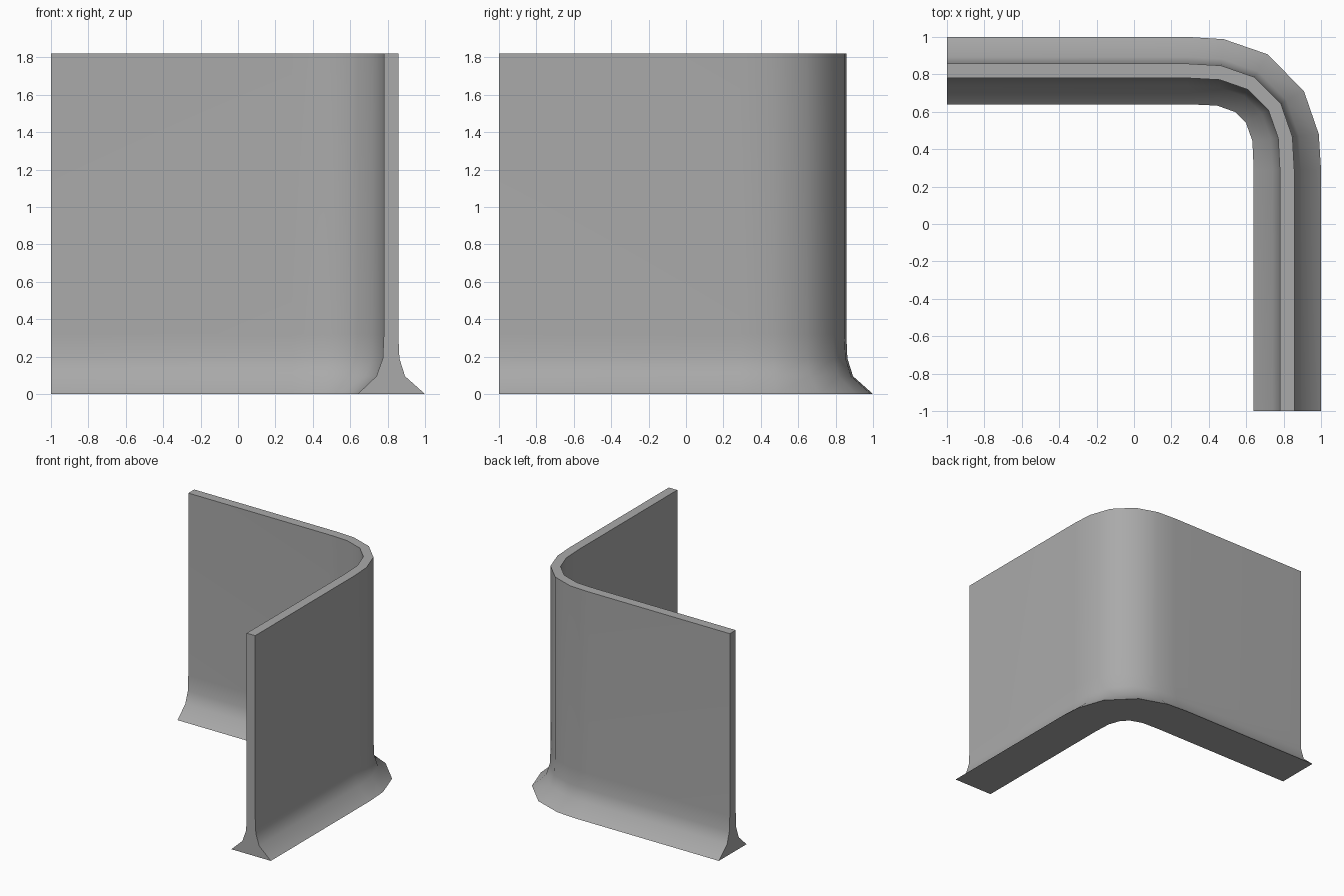
import bpy, bmesh, math
from mathutils import Vector

cube = bpy.data.objects.get("Cube")
if cube:
    bpy.data.objects.remove(cube)

grey = bpy.data.materials.new("plain grey")
grey.use_nodes = True
colour = (0.4, 0.4, 0.4, 1)
grey.diffuse_color = colour
grey.node_tree.nodes["Principled BSDF"].inputs["Base Color"].default_value = colour

# Half of each foot edge; the other half mirrors across the corner diagonal
INNER_HALF = [(-1, 0.64), (0.29, 0.64), (0.445, 0.633), (0.543, 0.598)]
OUTER_HALF = [(-1, 1), (0.29, 1), (0.48, 0.988), (0.712, 0.908)]


def full_path(half):
    return [Vector(p) for p in half] + [Vector((y, x)) for x, y in reversed(half)]


inner, outer = full_path(INNER_HALF), full_path(OUTER_HALF)

# Wall cross-section: distance from centre and height, up the inside and down the outside
SECTION = [(0.64, 0), (0.74, 0.095), (0.774, 0.19), (0.78, 0.32), (0.78, 1.82),
           (0.857, 1.82), (0.857, 0.32), (0.863, 0.19), (0.893, 0.095), (1, 0)]

# Sweep the section around the corner
bm = bmesh.new()
rings = []
for a, b in zip(inner, outer):
    ring = []
    for offset, height in SECTION:
        p = a.lerp(b, (offset - 0.64) / 0.36)
        ring.append(bm.verts.new((p.x, p.y, height)))
    rings.append(ring)
count = len(SECTION)
for r, s in zip(rings, rings[1:]):
    for i in range(count):
        j = (i + 1) % count
        bm.faces.new((r[i], r[j], s[j], s[i]))

# Close both ends
bm.faces.new(rings[0])
bm.faces.new(rings[-1])
bmesh.ops.recalc_face_normals(bm, faces=bm.faces)

mesh = bpy.data.meshes.new("corner_wall")
bm.to_mesh(mesh)
bm.free()
mesh.materials.append(grey)
wall = bpy.data.objects.new("corner_wall", mesh)
bpy.context.collection.objects.link(wall)

# Smooth the bend and the flared foot, keep the rims sharp
bpy.ops.object.select_all(action="DESELECT")
wall.select_set(True)
bpy.context.view_layer.objects.active = wall
bpy.ops.object.shade_smooth_by_angle(angle=math.radians(35))
